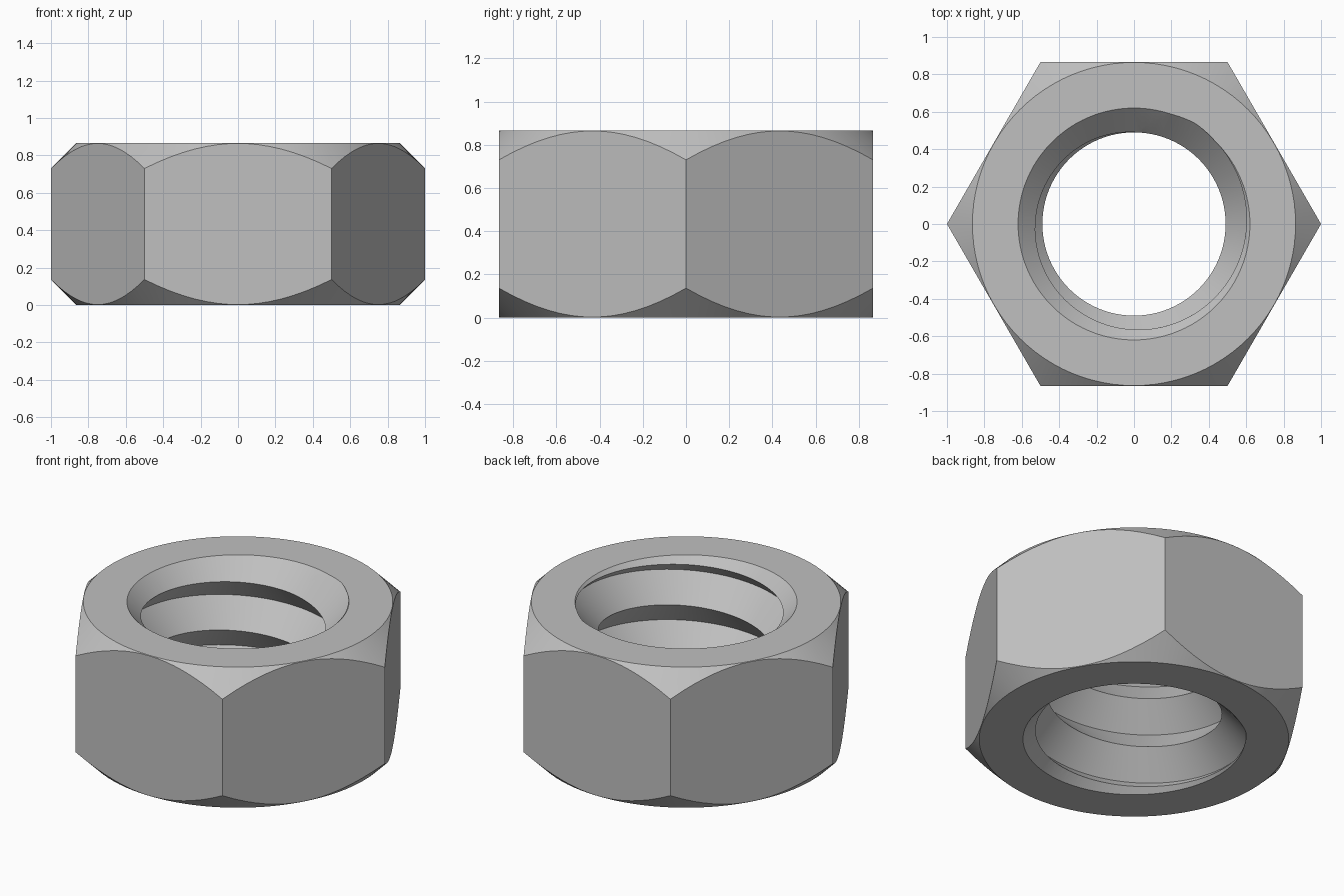
import bpy, bmesh, math

cube = bpy.data.objects.get("Cube")
if cube:
    bpy.data.objects.remove(cube, do_unlink=True)

HEIGHT = 0.866          # also the hexagon's inner radius
CREST, ROOT, PITCH = 0.49, 0.63, 0.31
MOUTH = 0.62            # radius of the bore at both faces
SEGMENTS = 96

steel = bpy.data.materials.new("steel grey")
steel.use_nodes = True
colour = (0.53, 0.53, 0.53, 1)
steel.diffuse_color = colour
steel.node_tree.nodes["Principled BSDF"].inputs["Base Color"].default_value = colour


def make_object(name, bm):
    bmesh.ops.recalc_face_normals(bm, faces=bm.faces)
    mesh = bpy.data.meshes.new(name)
    bm.to_mesh(mesh)
    bm.free()
    mesh.materials.append(steel)
    obj = bpy.data.objects.new(name, mesh)
    bpy.context.collection.objects.link(obj)
    return obj


def lathe(name, profile, sides=SEGMENTS):
    """Closed solid of revolution from (radius, z) points."""
    bm = bmesh.new()
    rings = []
    for r, z in profile:
        angles = [math.tau * i / sides for i in range(sides)]
        rings.append([bm.verts.new((r * math.cos(a), r * math.sin(a), z)) for a in angles])
    for low, high in zip(rings, rings[1:]):
        for i in range(sides):
            j = (i + 1) % sides
            bm.faces.new((low[i], low[j], high[j], high[i]))
    bm.faces.new(rings[0][::-1])
    bm.faces.new(rings[-1])
    return make_object(name, bm)


def thread_solid(name, phase, rows=12):
    """Right-handed V-thread core, its rows alternating crest and root."""
    bm = bmesh.new()
    cols = []
    for i in range(SEGMENTS):
        a = math.tau * i / SEGMENTS
        col = []
        for j in range(rows):
            r = ROOT if j % 2 else CREST
            z = phase + PITCH * (j / 2 + i / SEGMENTS)
            col.append(bm.verts.new((r * math.cos(a), r * math.sin(a), z)))
        cols.append(col)
    # the last column joins the first one a full turn higher
    cols.append(cols[0][2:])
    for left, right in zip(cols, cols[1:]):
        for j in range(min(len(left), len(right)) - 1):
            bm.faces.new((left[j], right[j], right[j + 1], left[j + 1]))
    # close both ends with fans
    bottom = bm.verts.new((0, 0, -0.9))
    top = bm.verts.new((0, 0, 1.8))
    for edge in [e for e in bm.edges if e.is_boundary]:
        v, w = edge.verts
        bm.faces.new((v, w, bottom if v.co.z + w.co.z < HEIGHT else top))
    return make_object(name, bm)


def combine(obj, cutter, operation):
    mod = obj.modifiers.new(operation, "BOOLEAN")
    mod.object, mod.operation, mod.solver = cutter, operation, "EXACT"
    depsgraph = bpy.context.evaluated_depsgraph_get()
    mesh = bpy.data.meshes.new_from_object(obj.evaluated_get(depsgraph))
    obj.modifiers.clear()
    obj.data = mesh
    bpy.data.objects.remove(cutter, do_unlink=True)


# Hexagonal body with corners rounded by 45 degree cones
nut = lathe("hex_nut", [(1, 0), (1, HEIGHT)], 6)
edge = HEIGHT - 0.002
blank = lathe("corner_chamfer", [(edge - 0.1, -0.1), (edge + 0.25, 0.25),
                                 (edge + 0.25, HEIGHT - 0.25), (edge - 0.1, HEIGHT + 0.1)])
combine(nut, blank, "INTERSECT")

# Threaded bore; a crest lies at z = 0.768 at azimuth 125 degrees
phase = 0.768 - PITCH * 125 / 360 - 4 * PITCH
combine(nut, thread_solid("thread_cutter", phase, 15), "DIFFERENCE")

# Countersinks at both mouths
for z, up in ((HEIGHT, 1), (0, -1)):
    cone = lathe("countersink", [(MOUTH - 0.25, z - 0.25 * up), (MOUTH + 0.1, z + 0.1 * up)])
    combine(nut, cone, "DIFFERENCE")

bpy.ops.object.select_all(action="DESELECT")
nut.select_set(True)
bpy.context.view_layer.objects.active = nut
bpy.ops.object.shade_smooth_by_angle(angle=math.radians(25))
